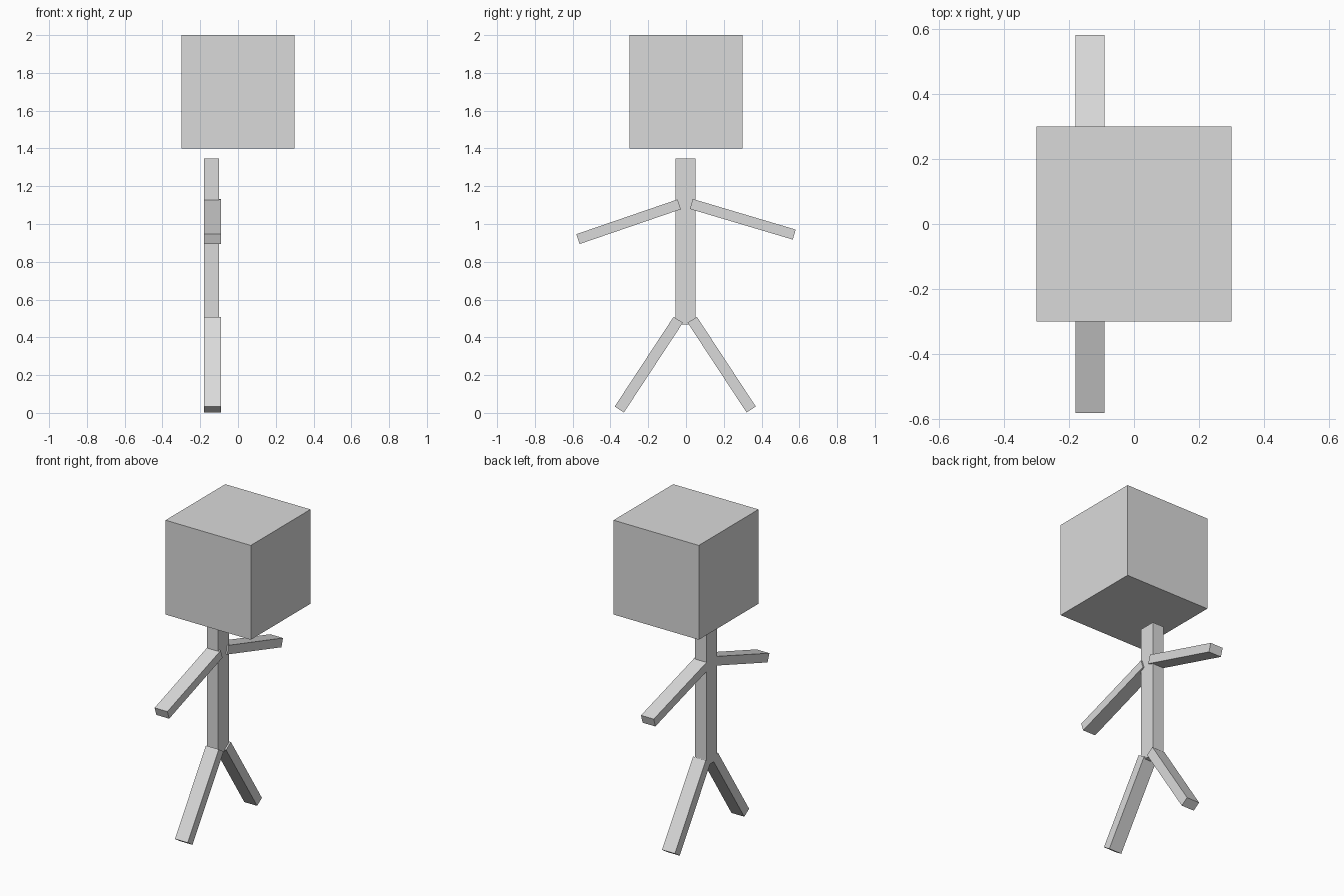
import bpy
import math
from mathutils import Vector

if "Cube" in bpy.data.objects:
    bpy.data.objects.remove(bpy.data.objects["Cube"])

grey = bpy.data.materials.new("plain grey")
grey.diffuse_color = (0.7, 0.7, 0.7, 1)
grey.use_nodes = True
grey.node_tree.nodes["Principled BSDF"].inputs["Base Color"].default_value = grey.diffuse_color


def box(name, center, size, tilt=0.0):
    """Box of the given size, tilted about the x axis."""
    bpy.ops.mesh.primitive_cube_add(size=1, location=center, rotation=(tilt, 0, 0))
    obj = bpy.context.object
    obj.name = name
    obj.scale = size
    obj.data.materials.append(grey)
    return obj


def limb(name, start, end, thickness):
    """Square-ended bar between two (y, z) points, set off to one side in x."""
    a, b = Vector(start), Vector(end)
    d, mid = b - a, (a + b) / 2
    box(name, (-0.135, mid.x, mid.y), (0.09, d.length, thickness), math.atan2(d.y, d.x))


# Floating head and thin torso
box("head", (0, 0, 1.70), (0.60, 0.60, 0.60))
box("torso", (-0.14, -0.003, 0.907), (0.08, 0.106, 0.877))

# Arms
limb("front_arm", (-0.036, 1.104), (-0.572, 0.92), 0.055)
limb("back_arm", (0.028, 1.106), (0.573, 0.944), 0.055)

# Legs
limb("front_leg", (-0.041, 0.493), (-0.353, 0.018), 0.058)
limb("back_leg", (0.033, 0.493), (0.345, 0.018), 0.058)
